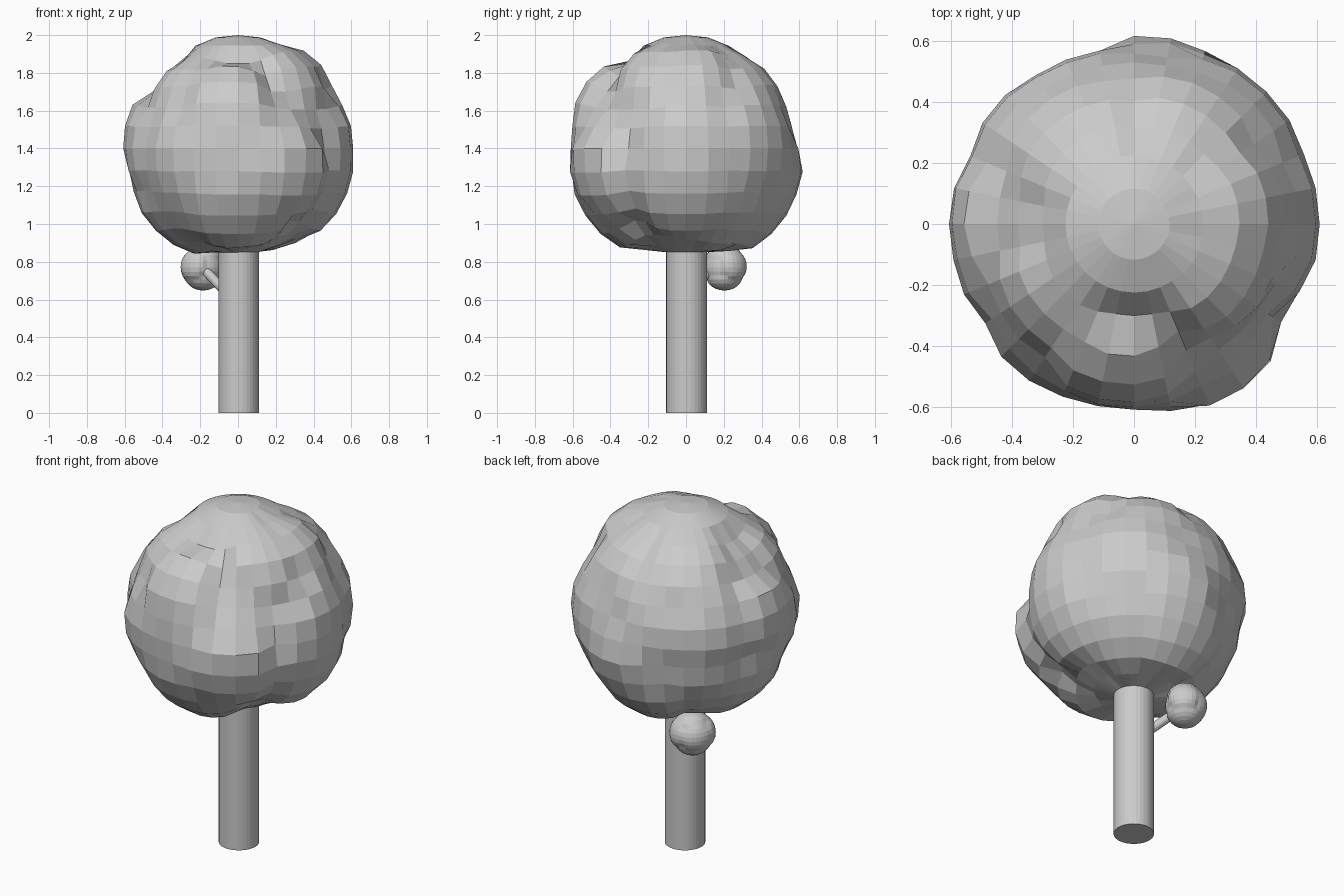
import bpy, bmesh
from math import sin, cos, radians
from mathutils import Vector

cube = bpy.data.objects.get("Cube")
if cube:
    bpy.data.objects.remove(cube, do_unlink=True)

grey = bpy.data.materials.new("plain grey")
grey.use_nodes = True
GREY = (0.6, 0.6, 0.6, 1)
grey.diffuse_color = GREY
grey.node_tree.nodes["Principled BSDF"].inputs["Base Color"].default_value = GREY


def direction(az, el):
    az, el = radians(az), radians(el)
    return Vector((cos(az) * cos(el), sin(az) * cos(el), sin(el)))


def add_object(name, bm, location):
    mesh = bpy.data.meshes.new(name)
    bm.to_mesh(mesh)
    bm.free()
    mesh.materials.append(grey)
    obj = bpy.data.objects.new(name, mesh)
    obj.location = location
    bpy.context.collection.objects.link(obj)
    return obj


def lumpy_ball(name, location, radius, lumps, segments=32, rings=16):
    """Sphere whose surface swells into rounded, creased lumps."""
    bm = bmesh.new()
    bmesh.ops.create_uvsphere(bm, u_segments=segments, v_segments=rings, radius=1)
    centres = [(direction(az, el), h, radians(w)) for az, el, h, w in lumps]
    for v in bm.verts:
        d = v.co.normalized()
        swell = max(h * (1 - (d.angle(c) / w) ** 4) for c, h, w in centres)
        v.co = d * (radius + max(swell, 0))
    return add_object(name, bm, location)


def rod(name, start, end, radius, sides):
    """Closed cylinder between two points."""
    start, end = Vector(start), Vector(end)
    axis = end - start
    bm = bmesh.new()
    bmesh.ops.create_cone(bm, cap_ends=True, segments=sides, radius1=radius,
                          radius2=radius, depth=axis.length)
    obj = add_object(name, bm, (start + end) / 2)
    obj.rotation_mode = 'QUATERNION'
    obj.rotation_quaternion = axis.to_track_quat('Z', 'Y')
    return obj


# Crown lumps: azimuth, elevation, height, width
crown_lumps = [
    (-95, 2, 0.07, 38), (-97, 28, 0.095, 26), (-92, -36, 0.10, 36),
    (-60, -14, 0.115, 30), (-125, -8, 0.08, 28), (-165, 0, 0.065, 26),
    (178, 10, 0.07, 24), (180, -46, 0.075, 34), (140, 8, 0.06, 26),
    (112, 8, 0.045, 24), (0, 3, 0.07, 30), (0, -26, 0.085, 34),
    (8, 50, 0.085, 23), (-30, 52, 0.075, 24), (45, 0, 0.075, 36),
    (80, -20, 0.095, 27), (90, -42, 0.10, 30), (90, 28, 0.035, 30),
    (60, 40, 0.065, 25), (125, 45, 0.055, 28), (0, 90, 0.06, 34),
    (135, -35, 0.06, 33), (-135, -40, 0.06, 33), (45, -42, 0.07, 33),
    (0, -90, 0.02, 45), (-135, 40, 0.05, 25),
]
lumpy_ball("crown", (0, 0, 1.4), 0.54, crown_lumps)

# Small leaf cluster on the side branch
cluster_lumps = [
    (45, 10, 0.018, 55), (225, 10, 0.018, 55), (135, 5, 0.012, 50),
    (180, -5, 0.012, 50), (0, 85, 0.018, 60), (0, -88, 0.016, 65),
]
lumpy_ball("leaf_cluster", (-0.185, 0.203, 0.77), 0.106, cluster_lumps)

# Trunk and side branch
rod("trunk", (0.004, 0.003, 0), (0.004, 0.003, 1.0), 0.108, 32)
rod("side_branch", (-0.06, 0.02, 0.635), (-0.175, 0.125, 0.755), 0.025, 16)
